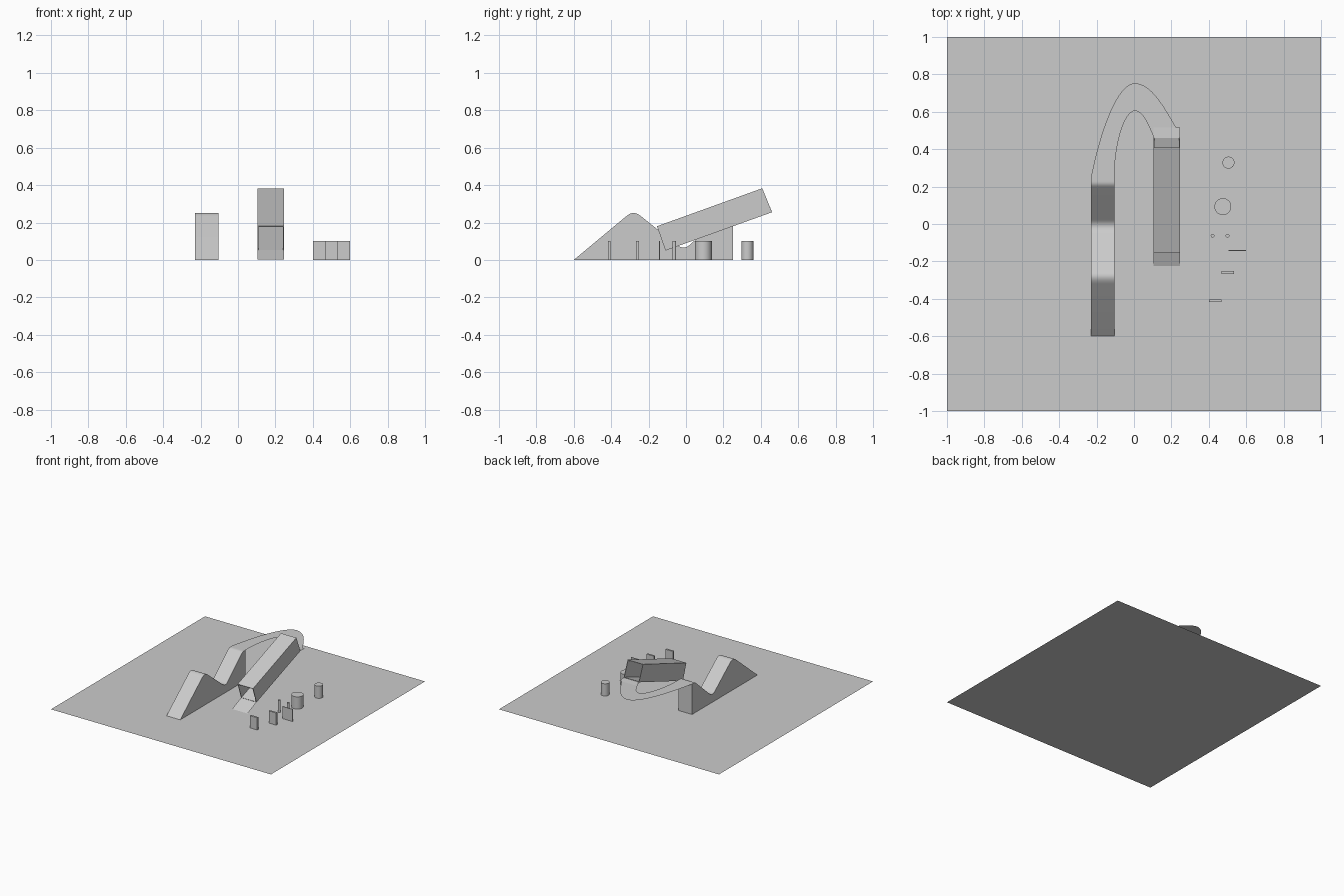
import bpy
import bmesh
from mathutils import Vector
from mathutils.geometry import interpolate_bezier

cube = bpy.data.objects.get("Cube")
if cube:
    bpy.data.objects.remove(cube, do_unlink=True)

grey = bpy.data.materials.new("plain_grey")
grey.use_nodes = True
COLOUR = (0.6, 0.6, 0.6, 1)
grey.diffuse_color = COLOUR
grey.node_tree.nodes["Principled BSDF"].inputs["Base Color"].default_value = COLOUR


def add_object(name, bm, smooth=False):
    mesh = bpy.data.meshes.new(name)
    bm.normal_update()
    bm.to_mesh(mesh)
    bm.free()
    mesh.materials.append(grey)
    obj = bpy.data.objects.new(name, mesh)
    bpy.context.collection.objects.link(obj)
    if smooth:
        bpy.ops.object.select_all(action="DESELECT")
        obj.select_set(True)
        bpy.context.view_layer.objects.active = obj
        bpy.ops.object.shade_smooth_by_angle(angle=0.6)
    return obj


def bezier(a, b, c, d, count=12):
    a, b, c, d = (Vector((p[0], p[1], 0)) for p in (a, b, c, d))
    return [(p.x, p.y) for p in interpolate_bezier(a, b, c, d, count)]


def sheet(name, x0, x1, start, end):
    """Thin sloping strip between two (y, z) points."""
    bm = bmesh.new()
    corners = [(x0, *start), (x1, *start), (x1, *end), (x0, *end)]
    bm.faces.new([bm.verts.new(c) for c in corners])
    return add_object(name, bm)


def extrude_x(bm, profile, x0, x1, caps):
    """Sweep a clockwise (y, z) outline along x."""
    left = [bm.verts.new((x0, y, z)) for y, z in profile]
    right = [bm.verts.new((x1, y, z)) for y, z in profile]
    if caps:
        bm.faces.new(left)
        bm.faces.new(right[::-1])
    for i in range(len(profile)):
        j = (i + 1) % len(profile)
        bm.faces.new((left[i], right[i], right[j], left[j]))
    bmesh.ops.recalc_face_normals(bm, faces=bm.faces)


# Ground sheet
sheet("ground", -1, 1, (-1, 0), (1, 0))

# Double hump ramp: crest, dip and flat upper deck
profile = [(-0.6, 0.0)]
profile += bezier((-0.32, 0.233), (-0.29, 0.257), (-0.27, 0.257), (-0.24, 0.233))
profile += bezier((-0.055, 0.085), (-0.025, 0.06), (0.0, 0.06), (0.025, 0.085))
profile += bezier((0.195, 0.235), (0.207, 0.246), (0.215, 0.25), (0.23, 0.25), 8)
profile += [(0.25, 0.25), (0.25, 0.0)]
bm = bmesh.new()
extrude_x(bm, profile, -0.23, -0.105, True)
add_object("hump_ramp", bm, smooth=True)

# Level curved bridge from the ramp deck to the tunnel
outer = bezier((-0.23, 0.25), (-0.18, 0.5), (-0.09, 0.752), (0.005, 0.752), 20)
outer += bezier((0.005, 0.752), (0.09, 0.752), (0.16, 0.63), (0.225, 0.515), 20)[1:]
inner = bezier((-0.105, 0.25), (-0.105, 0.43), (-0.05, 0.605), (0.005, 0.605), 20)
inner += bezier((0.005, 0.605), (0.05, 0.605), (0.08, 0.52), (0.11, 0.455), 20)[1:]
bm = bmesh.new()
a = [bm.verts.new((x, y, 0.25)) for x, y in outer]
b = [bm.verts.new((x, y, 0.25)) for x, y in inner]
for i in range(len(a) - 1):
    bm.faces.new((a[i], b[i], b[i + 1], a[i + 1]))
add_object("curved_bridge", bm)

# Sloping tunnel, open at both ends
bm = bmesh.new()
low = [(-0.11, 0.05), (-0.155, 0.18)]
high = [(0.46, 0.255), (0.408, 0.383)]
rings = []
for bottom, top in (low, high):
    ring = [(0.105, *bottom), (0.245, *bottom), (0.245, *top), (0.105, *top)]
    rings.append([bm.verts.new(c) for c in ring])
for i in range(4):
    j = (i + 1) % 4
    bm.faces.new((rings[0][i], rings[0][j], rings[1][j], rings[1][i]))
bmesh.ops.recalc_face_normals(bm, faces=bm.faces)
tunnel = add_object("tunnel", bm)
wall = tunnel.modifiers.new("wall", "SOLIDIFY")
wall.thickness = 0.006
wall.offset = -1

# Lips leading into and out of the tunnel
sheet("entry_lip", 0.105, 0.245, (-0.225, 0.002), (-0.11, 0.052))
sheet("exit_lip", 0.105, 0.245, (0.455, 0.257), (0.515, 0.252))

# Round posts
HEIGHT = 0.1
for name, x, y, radius in (
    ("rear_drum", 0.505, 0.328, 0.032),
    ("large_drum", 0.475, 0.093, 0.045),
    ("thin_post_right", 0.42, -0.063, 0.01),
    ("thin_post_left", 0.5, -0.063, 0.01),
):
    bm = bmesh.new()
    bmesh.ops.create_cone(bm, cap_ends=True, segments=32, radius1=radius,
                          radius2=radius, depth=HEIGHT)
    bmesh.ops.translate(bm, verts=bm.verts, vec=(x, y, HEIGHT / 2))
    add_object(name, bm, smooth=True)

# Upright boards
for name, x0, x1, y, depth in (
    ("rear_board", 0.505, 0.598, -0.142, 0.006),
    ("middle_board", 0.467, 0.535, -0.26, 0.015),
    ("front_board", 0.4, 0.467, -0.41, 0.015),
):
    y0, y1 = y - depth / 2, y + depth / 2
    bm = bmesh.new()
    extrude_x(bm, [(y0, 0), (y0, HEIGHT), (y1, HEIGHT), (y1, 0)], x0, x1, True)
    add_object(name, bm)
